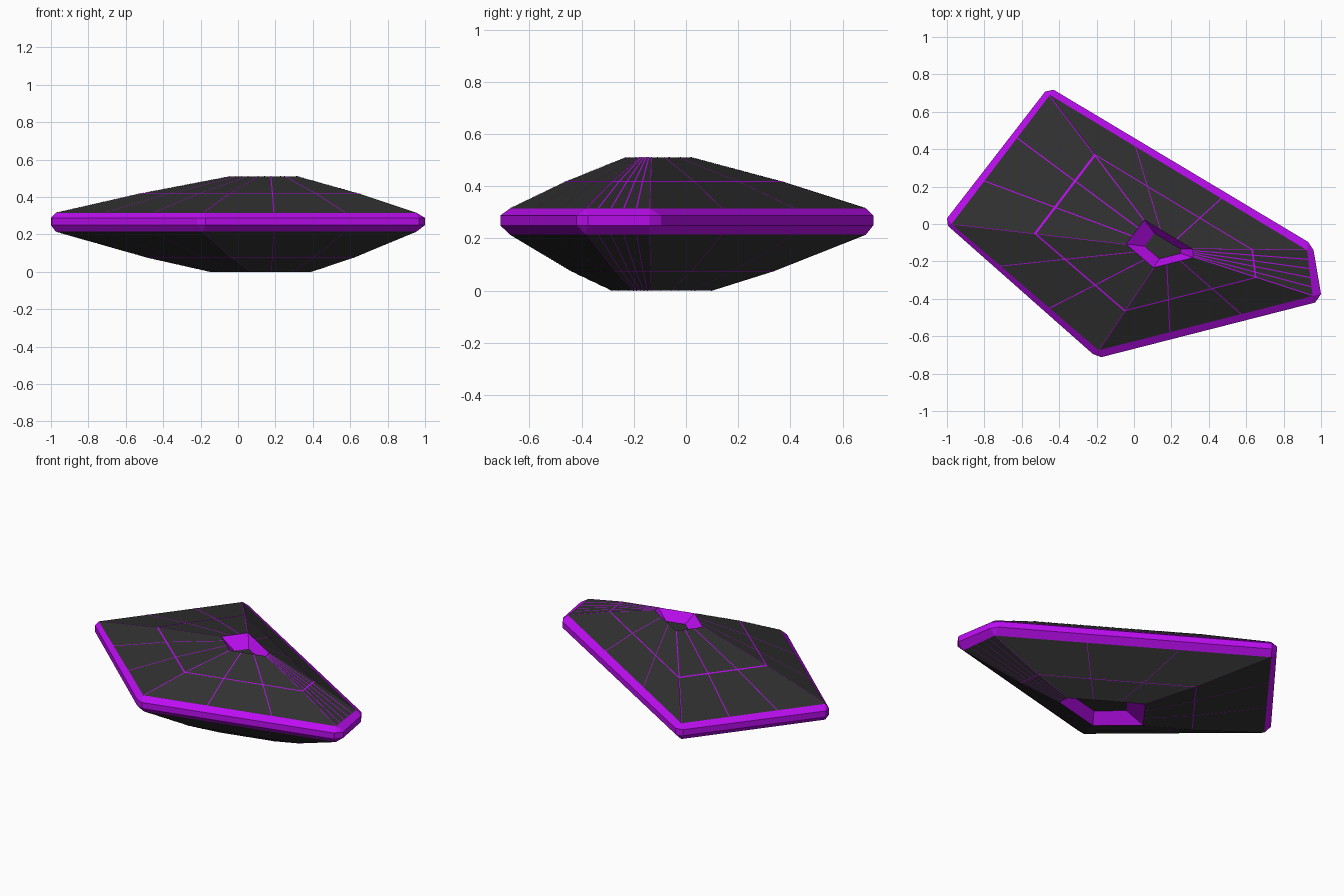
import bpy, bmesh
from mathutils import Vector

if "Cube" in bpy.data.objects:
    bpy.data.objects.remove(bpy.data.objects["Cube"])

# Plan: pentagon corners (counter-clockwise), hub point that every ring scales towards
PENT = [Vector(p) for p in [(-.975, .0), (-.19, -.675), (.955, -.385), (.925, -.14), (-.45, .69)]]
OUTER = [(-1, .03), (-.995, -.01), (-.22, -.695), (-.175, -.712), (.968, -.42),
         (1, -.375), (.96, -.14), (.93, -.095), (-.43, .718), (-.475, .708)]
HUB = Vector((.172, -.132))
TOP = [(1, .315), (.61, .417), (.187, .51)]
BOTTOM = [(.28, 0), (.57, .075), (1, .215)]


def material(name, rgb):
    m = bpy.data.materials.new(name)
    m.diffuse_color = (*rgb, 1)
    m.use_nodes = True
    m.node_tree.nodes["Principled BSDF"].inputs["Base Color"].default_value = m.diffuse_color
    return m


DARK = material("dark_panel", (.03, .03, .03))
PURPLE = material("purple_trim", (.5, .004, .87))


def build(name, quads, mat):
    bm = bmesh.new()
    for q in quads:
        bm.faces.new([bm.verts.new(p) for p in q])
    bmesh.ops.remove_doubles(bm, verts=bm.verts, dist=1e-5)
    me = bpy.data.meshes.new(name)
    bm.to_mesh(me)
    bm.free()
    me.materials.append(mat)
    ob = bpy.data.objects.new(name, me)
    bpy.context.collection.objects.link(ob)
    return ob


def loft(rings):
    quads = []
    for a, b in zip(rings, rings[1:]):
        n = len(a)
        quads += [(a[i], a[(i + 1) % n], b[(i + 1) % n], b[i]) for i in range(n)]
    return quads


def place(p, s, z):
    q = HUB + (p - HUB) * s
    return Vector((q.x, q.y, z))


def ring(s, z):
    return [place(p, s, z) for p in PENT]


# Sloping dark shells above and below the rim
build("upper_shell", loft([ring(*l) for l in TOP]), DARK)
build("lower_shell", loft([ring(*l) for l in BOTTOM]), DARK)

# Faceted rim band with cut corners
pair = lambda z: [Vector((p.x, p.y, z)) for p in PENT for _ in (0, 1)]
wide = lambda z: [Vector((x, y, z)) for x, y in OUTER]
build("rim", loft([pair(.215), wide(.25), wide(.288), pair(.315)]), PURPLE)

# Recessed sockets with dark floors
build("upper_socket", loft([ring(.187, .51), ring(.1, .45)]), PURPLE)
build("upper_socket_floor", [ring(.1, .45)], DARK)
build("lower_socket", loft([ring(.18, .06), ring(.28, 0)]), PURPLE)
build("lower_socket_floor", [ring(.18, .06)[::-1]], DARK)


def spokes(levels, lift, half):
    quads = []
    for k, p in enumerate(PENT):
        q = PENT[(k + 1) % 5]
        d = (q - p).normalized().to_3d() * half
        ts = (.0, .2, .4, .6, .8) if k == 2 else (0, 1 / 3, 2 / 3)
        for t in ts:
            m = p.lerp(q, t)
            off = d if t == 0 else Vector()
            for (s0, z0), (s1, z1) in zip(levels, levels[1:]):
                a, b = place(m, s0, z0 + lift) + off, place(m, s1, z1 + lift) + off
                quads.append((a - d, a + d, b + d, b - d))
    return quads


# Thin inlaid lines: radial spokes and a middle ring on each side
build("upper_spokes", spokes(TOP, .0015, .0028), PURPLE)
build("lower_spokes", spokes(BOTTOM, -.0007, .0015), PURPLE)
build("upper_ring_line", loft([ring(.617, .4172), ring(.605, .4195)]), PURPLE)
build("lower_ring_line", loft([ring(.568, .0738), ring(.573, .0755)]), PURPLE)
